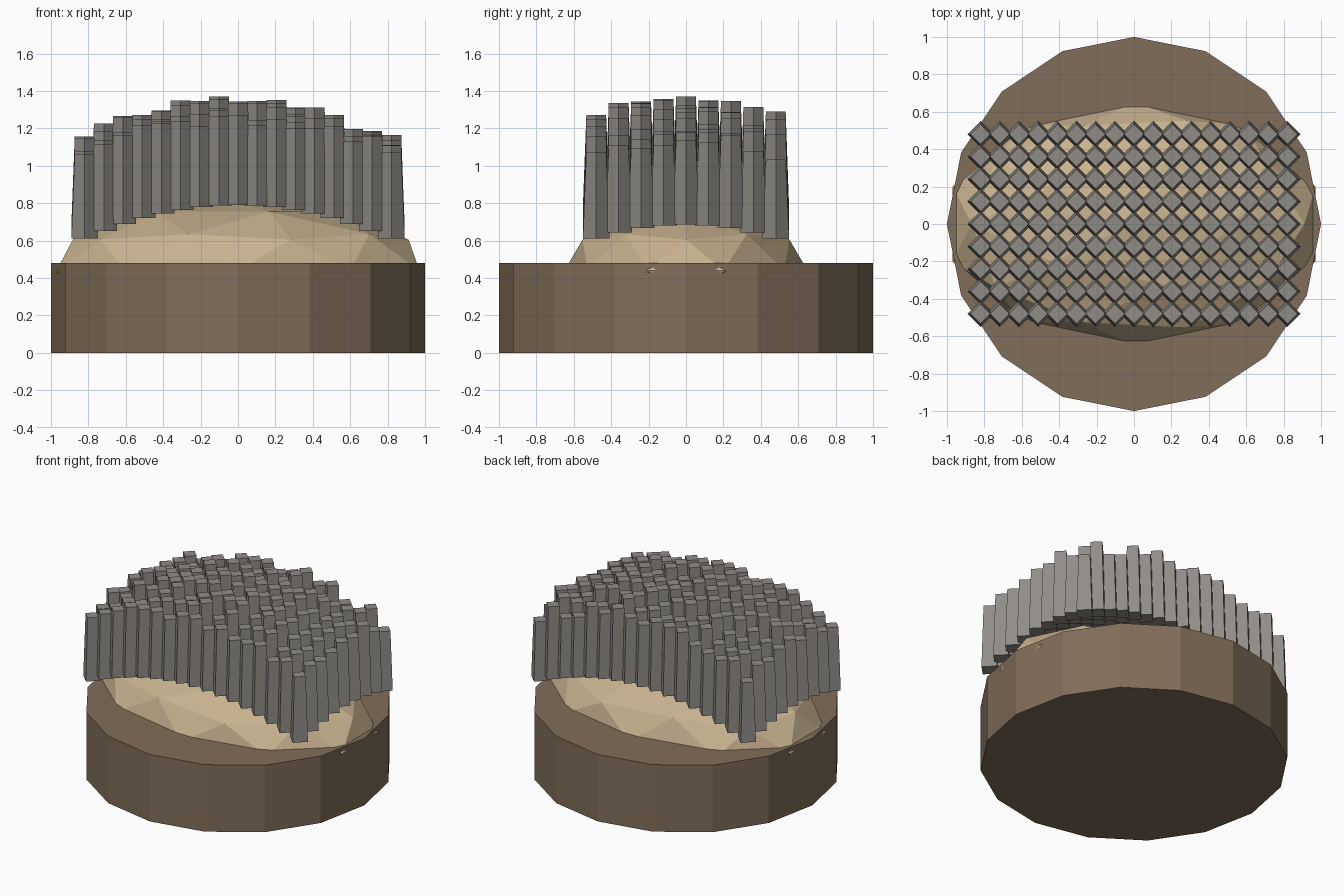
import bpy, bmesh, random
from mathutils import Matrix

if "Cube" in bpy.data.objects:
    bpy.data.objects.remove(bpy.data.objects["Cube"])

random.seed(7)


def finish(bm, name, color):
    """Turn a bmesh into a named, coloured, flat-shaded object."""
    mesh = bpy.data.meshes.new(name)
    bm.to_mesh(mesh)
    bm.free()
    mat = bpy.data.materials.new(name + "_colour")
    mat.diffuse_color = (*color, 1)
    mat.use_nodes = True
    mat.node_tree.nodes["Principled BSDF"].inputs["Base Color"].default_value = mat.diffuse_color
    mesh.materials.append(mat)
    obj = bpy.data.objects.new(name, mesh)
    bpy.context.collection.objects.link(obj)
    return obj


def add_cone(bm, sides, r1, r2, x, y, z, h):
    """Add a capped upright cone or prism whose bottom sits at z."""
    bmesh.ops.create_cone(bm, cap_ends=True, segments=sides, radius1=r1, radius2=r2,
                          depth=h, matrix=Matrix.Translation((x, y, z + h / 2)))


# Round base, 16 sides
bm = bmesh.new()
add_cone(bm, 16, 1.0, 1.0, 0, 0, 0, 0.48)
finish(bm, "base", (0.22, 0.155, 0.10))

# Faceted mound, a squashed icosphere half sunk in the base
bm = bmesh.new()
bmesh.ops.create_icosphere(bm, subdivisions=2, radius=1.0)
bmesh.ops.transform(bm, verts=bm.verts, matrix=Matrix.Translation((0, 0, 0.44))
                    @ Matrix.Diagonal((1.02, 0.65, 0.37, 1)))
finish(bm, "mound", (0.58, 0.45, 0.28))

# Grid of tapered square columns following a dome, with uneven heights
bm = bmesh.new()
for i in range(-8, 9):
    for j in range(-4, 5):
        x, y = i * 0.1025, j * 0.12
        bottom = 0.865 - 0.267 * x * x - 0.325 * y * y
        add_cone(bm, 4, 0.071, 0.053, x, y, bottom, random.uniform(0.42, 0.515))
finish(bm, "columns", (0.28, 0.265, 0.24))
